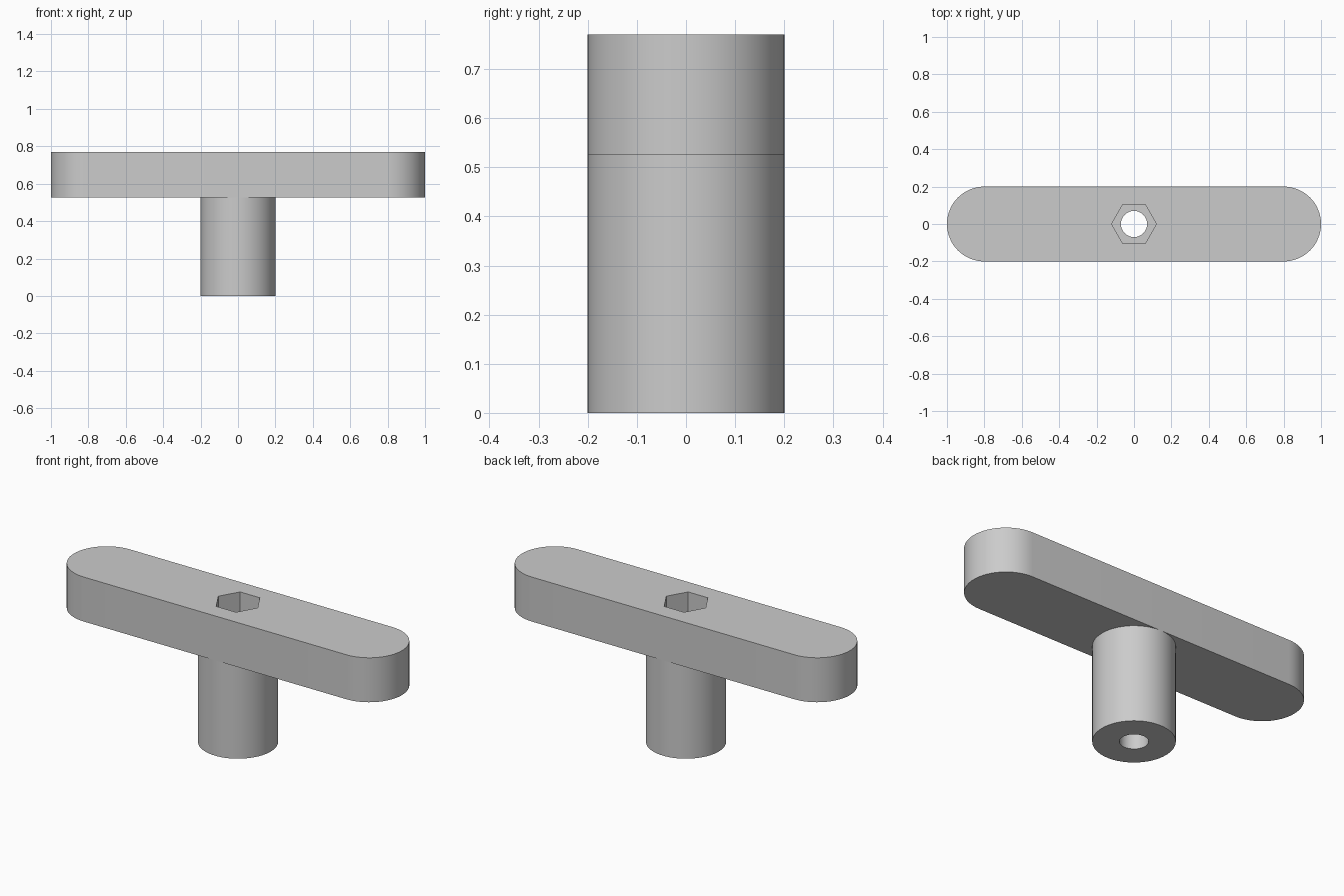
import bpy
import bmesh
from math import cos, sin, pi

RADIUS, BORE, HEX = 0.2, 0.07, 0.12
BAR_BOTTOM, BAR_TOP, POCKET_FLOOR = 0.525, 0.77, 0.64

cube = bpy.data.objects.get("Cube")
if cube:
    bpy.data.objects.remove(cube, do_unlink=True)

grey = bpy.data.materials.new("plain grey")
grey.use_nodes = True
COLOUR = (0.6, 0.6, 0.6, 1)
grey.diffuse_color = COLOUR
for node in grey.node_tree.nodes:
    if node.type == "BSDF_PRINCIPLED":
        node.inputs["Base Color"].default_value = COLOUR


def arc(cx, radius, start, end, steps):
    """Points along an arc centred on (cx, 0), including both ends."""
    angles = [start + (end - start) * i / steps for i in range(steps + 1)]
    return [(cx + radius * cos(a), radius * sin(a)) for a in angles]


def circle(radius, sides):
    return arc(0, radius, 0, 2 * pi, sides)[:-1]


def prism(name, outline, bottom, top):
    """Extrude a flat outline between two heights."""
    bm = bmesh.new()
    base = bm.faces.new([bm.verts.new((x, y, bottom)) for x, y in outline])
    grown = bmesh.ops.extrude_face_region(bm, geom=[base], use_keep_orig=True)
    verts = [v for v in grown["geom"] if isinstance(v, bmesh.types.BMVert)]
    bmesh.ops.translate(bm, verts=verts, vec=(0, 0, top - bottom))
    bmesh.ops.recalc_face_normals(bm, faces=bm.faces)
    mesh = bpy.data.meshes.new(name)
    bm.to_mesh(mesh)
    bm.free()
    mesh.materials.append(grey)
    obj = bpy.data.objects.new(name, mesh)
    bpy.context.collection.objects.link(obj)
    return obj


def activate(obj):
    bpy.ops.object.select_all(action="DESELECT")
    obj.select_set(True)
    bpy.context.view_layer.objects.active = obj


def cut(obj, outline, bottom, top):
    """Subtract a prism and discard the cutter."""
    cutter = prism("cutter", outline, bottom, top)
    cutter.hide_render = True
    mod = obj.modifiers.new("cut", "BOOLEAN")
    mod.operation = "DIFFERENCE"
    mod.solver = "EXACT"
    mod.object = cutter
    activate(obj)
    bpy.ops.object.modifier_apply(modifier=mod.name)
    bpy.data.objects.remove(cutter, do_unlink=True)


# Handle bar with rounded ends
end = 1 - RADIUS
bar_outline = (arc(end, RADIUS, -pi / 2, pi / 2, 32)
               + arc(-end, RADIUS, pi / 2, 3 * pi / 2, 32))
bar = prism("handle_bar", bar_outline, BAR_BOTTOM, BAR_TOP)

# Round stem below the bar
stem = prism("stem", circle(RADIUS, 64), 0, BAR_BOTTOM)

# Bore through both parts, and hexagonal pocket in the bar
for part in (bar, stem):
    cut(part, circle(BORE, 48), -0.1, BAR_TOP + 0.1)
cut(bar, circle(HEX, 6), POCKET_FLOOR, BAR_TOP + 0.1)

for part in (bar, stem):
    activate(part)
    bpy.ops.object.shade_smooth_by_angle(angle=pi / 6)
